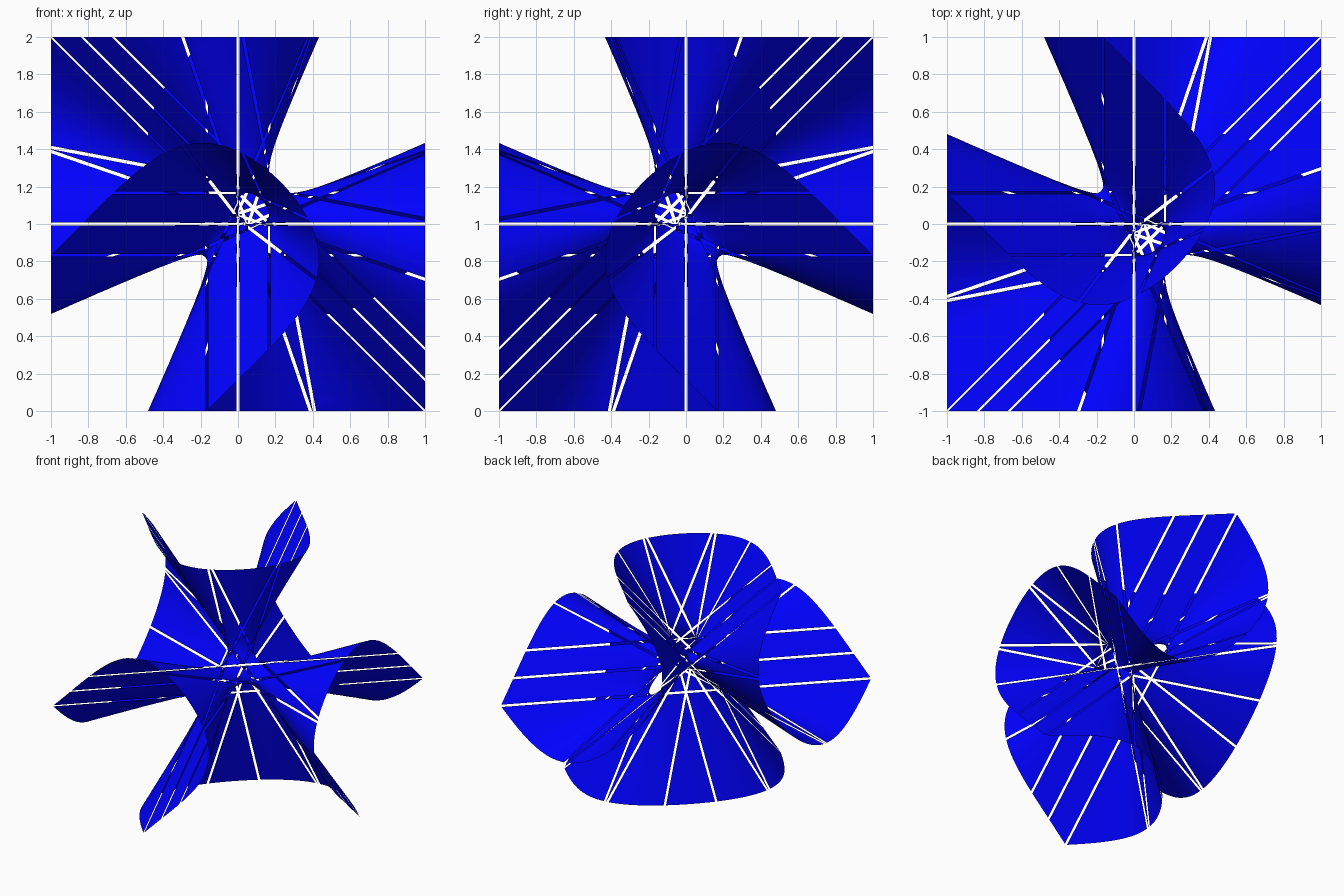
import bpy, bmesh
from math import cos, sin, pi
from itertools import permutations
from mathutils import Vector

if "Cube" in bpy.data.objects:
    bpy.data.objects.remove(bpy.data.objects["Cube"])

N = 49          # grid cells per side
R = 0.009       # half width of the slits along the straight lines


# Diagonal cubic surface, sampled in the cube [-1, 1]^3
def planes(u, v, w):
    s = 2 * (u + v + w)
    return (8*u - s - 1/3, 8*v - s - 1/3, 8*w - s - 1/3, s + 1/3, 2/3 - 2*s)


def field(p):
    a, b, c, d, e = planes(*p)
    return a*a*a + b*b*b + c*c*c + d*d*d + e*e*e


def gradient(p):
    a, b, c, d, e = (k * k for k in planes(*p))
    t = -2 * (a + b + c) + 2 * d - 4 * e
    return Vector((8*a + t, 8*b + t, 8*c + t))


# The 27 straight lines on the surface
def make_line(P, Q):
    pts = []
    for th in (0.4, 1.3):
        x = [cos(th) * p + sin(th) * q for p, q in zip(P, Q)]
        t = 6 * (2 * x[3] + x[4])
        pts.append(Vector([(x[i] + x[3]) / t for i in range(3)]))
    d = (pts[1] - pts[0]).normalized()
    return pts[0] - d * pts[0].dot(d), d


lines = []
for m in range(5):
    i, *rest = [k for k in range(5) if k != m]
    for j in rest:
        k, l = [q for q in rest if q != j]
        P, Q = [0] * 5, [0] * 5
        P[i], P[j], Q[k], Q[l] = 1, -1, 1, -1
        lines.append(make_line(P, Q))
for perm in permutations(range(1, 5)):
    if perm[0] < perm[3]:
        # cyclic orders of the five planes, without mirrored repeats
        sigma = [0] * 5
        for pos, k in enumerate((0,) + perm):
            sigma[k] = pos
        lines.append(make_line([cos(2*pi*k/5) for k in sigma],
                               [sin(2*pi*k/5) for k in sigma]))


# Surface triangles by marching tetrahedra, with a grid finer in the middle
ticks = [-1 + 2 * i / N for i in range(N + 1)]
ticks = [0.5 * t + 0.5 * t ** 3 for t in ticks]
M = N + 1
val = [field((x, y, z)) for x in ticks for y in ticks for z in ticks]
pos = [v >= 0 for v in val]
step = (M * M, M, 1)
corner_offsets = [a*step[0] + b*step[1] + c for a in (0, 1) for b in (0, 1) for c in (0, 1)]
tets = [(0, step[a], step[a] + step[b], sum(step)) for a, b, c in permutations(range(3))]
cache = {}


def point(i):
    return Vector((ticks[i // (M * M)], ticks[i // M % M], ticks[i % M]))


def root(i, j):
    key = (min(i, j), max(i, j))
    if key not in cache:
        lo, hi = (i, j) if not pos[i] else (j, i)
        a, b = point(lo), point(hi)
        fa, fb = val[lo], val[hi]
        for _ in range(5):
            t = min(max(fa / (fa - fb), 0.05), 0.95)
            c = a.lerp(b, t)
            f = field(c)
            if f < 0:
                a, fa = c, f
            else:
                b, fb = c, f
        cache[key] = a.lerp(b, fa / (fa - fb))
    return cache[key]


triangles = []
for ix in range(N):
    for iy in range(N):
        for iz in range(N):
            base = ix * M * M + iy * M + iz
            n = sum(pos[base + o] for o in corner_offsets)
            if n == 0 or n == 8:
                continue
            for tet in tets:
                ids = [base + o for o in tet]
                up = [i for i in ids if pos[i]]
                dn = [i for i in ids if not pos[i]]
                if len(up) == 2 and len(dn) == 2:
                    q = [root(up[0], dn[0]), root(up[0], dn[1]),
                         root(up[1], dn[1]), root(up[1], dn[0])]
                    triangles += [(q[0], q[1], q[2]), (q[0], q[2], q[3])]
                elif up and dn:
                    one, three = (up, dn) if len(up) == 1 else (dn, up)
                    triangles.append(tuple(root(one[0], k) for k in three))


# Cut a narrow slit along each line
def side_distance(p, line):
    o, d = line
    q = o + d * p.dot(d)
    return (p - q).dot(d.cross(gradient(q)).normalized())


def clip(poly, s, limit):
    out = []
    for k in range(len(poly)):
        a, b, sa, sb = poly[k - 1], poly[k], s[k - 1], s[k]
        if (sa > limit) != (sb > limit):
            out.append(a.lerp(b, (limit - sa) / (sb - sa)))
        if sb > limit:
            out.append(b)
    return out


bm = bmesh.new()
for tri in triangles:
    a, b, c = tri
    nrm = (b - a).cross(c - a)
    if nrm.length < 1e-10:
        continue
    mid = (a + b + c) / 3
    if nrm.dot(gradient(mid)) < 0:
        tri = (a, c, b)
    reach = max((a - b).length, (b - c).length, (c - a).length) + R
    pieces = [list(tri)]
    for line in lines:
        if (mid - line[0]).cross(line[1]).length > reach:
            continue
        cut = []
        for poly in pieces:
            s = [side_distance(p, line) for p in poly]
            if min(s) >= R or max(s) <= -R:
                cut.append(poly)
                continue
            for part in (clip(poly, s, R), clip(poly, [-k for k in s], R)):
                if len(part) > 2:
                    cut.append(part)
        pieces = cut
    for poly in pieces:
        # mirror y into the model frame and lift onto the ground
        bm.faces.new([bm.verts.new((p.x, -p.y, p.z + 1)) for p in reversed(poly)])

bmesh.ops.remove_doubles(bm, verts=bm.verts[:], dist=2e-5)
for f in bm.faces:
    f.smooth = True
mesh = bpy.data.meshes.new("cubic_surface")
bm.to_mesh(mesh)
bm.free()

# Blue surface object
blue = bpy.data.materials.new("blue")
blue.diffuse_color = (0.0, 0.0, 1.0, 1.0)
blue.use_nodes = True
blue.node_tree.nodes["Principled BSDF"].inputs["Base Color"].default_value = blue.diffuse_color
mesh.materials.append(blue)
surface = bpy.data.objects.new("cubic_surface", mesh)
bpy.context.collection.objects.link(surface)
